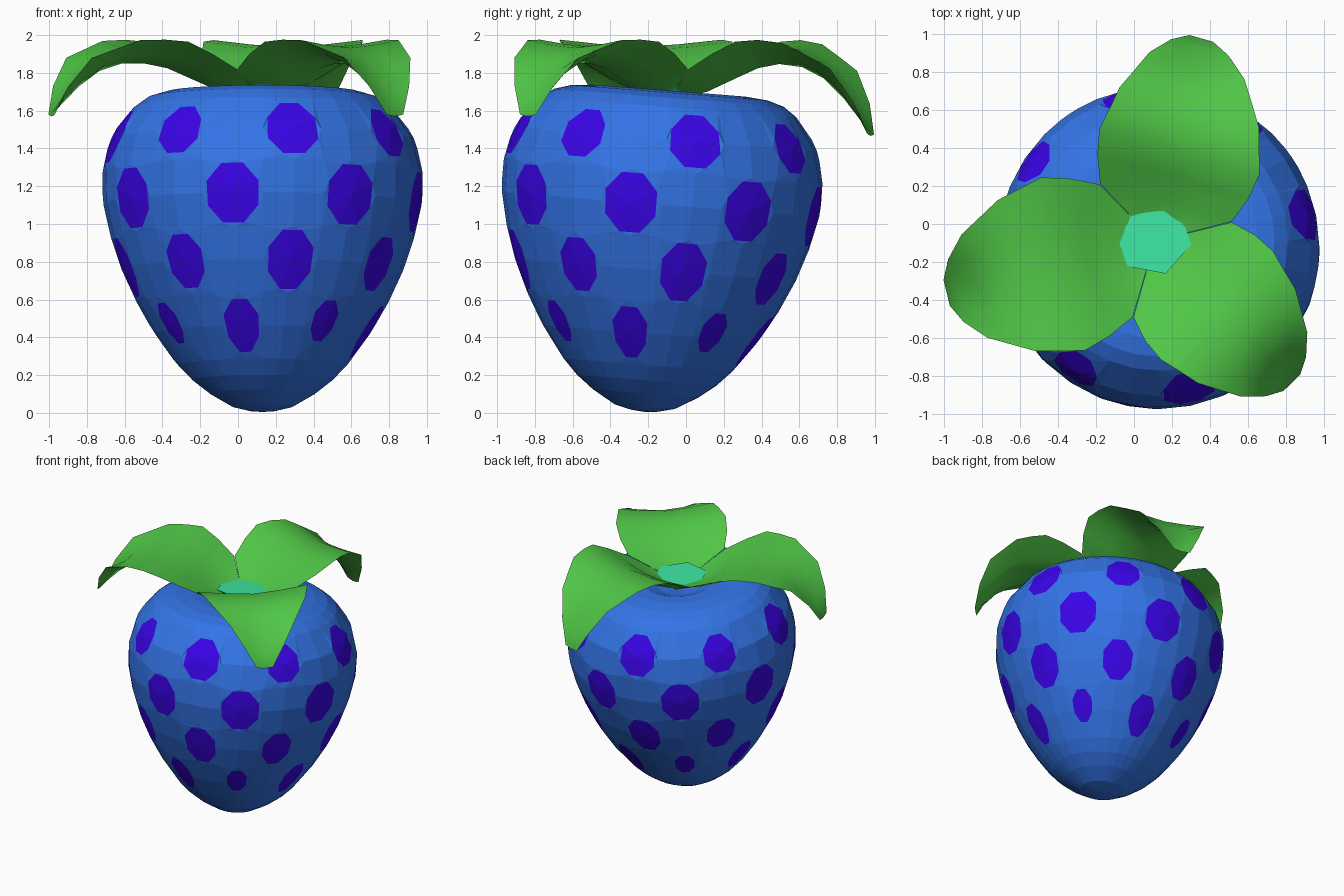
import bpy, bmesh, math
from mathutils import Vector, Matrix

if "Cube" in bpy.data.objects:
    bpy.data.objects.remove(bpy.data.objects["Cube"])


def material(name, rgb):
    m = bpy.data.materials.new(name)
    m.diffuse_color = (*rgb, 1)
    m.use_nodes = True
    m.node_tree.nodes["Principled BSDF"].inputs["Base Color"].default_value = m.diffuse_color
    return m


BLUE = material("berry blue", (0.034, 0.178, 0.81))
PURPLE = material("spot purple", (0.042, 0.001, 0.80))
GREEN = material("leaf green", (0.08, 0.57, 0.062))
TEAL = material("stem teal", (0.046, 0.78, 0.36))


def lerp(table, t):
    """Piecewise linear lookup in a list of (t, value) pairs."""
    if t <= table[0][0]:
        return table[0][1]
    for (t0, v0), (t1, v1) in zip(table, table[1:]):
        if t <= t1:
            return v0 + (v1 - v0) * (t - t0) / (t1 - t0)
    return table[-1][1]


def make_object(name, bm, mats):
    bmesh.ops.remove_doubles(bm, verts=bm.verts, dist=0.0005)
    bmesh.ops.recalc_face_normals(bm, faces=bm.faces)
    me = bpy.data.meshes.new(name)
    bm.to_mesh(me)
    bm.free()
    for m in mats:
        me.materials.append(m)
    ob = bpy.data.objects.new(name, me)
    bpy.context.collection.objects.link(ob)
    return ob


# Berry body: a surface of revolution, tilted slightly backwards
PROFILE = [(0.0, 0.10), (0.03, 0.16), (0.1, 0.28), (0.2, 0.40), (0.25, 0.447),
           (0.29, 0.48), (0.44, 0.585), (0.585, 0.667), (0.755, 0.745),
           (0.925, 0.802), (1.10, 0.842), (1.2, 0.85), (1.28, 0.846),
           (1.37, 0.83), (1.45, 0.803), (1.53, 0.76), (1.62, 0.68)]
CENTRE = Vector((0.13, -0.135, 1.1))
TILT = Matrix.Rotation(math.radians(-4.5), 3, 'X')
STEP = math.radians(22.5)


def ring_point(az, r, z):
    p = Vector((r * math.sin(az), -r * math.cos(az), z - CENTRE.z))
    return CENTRE + TILT @ p


def surf(az, z):
    return ring_point(az, lerp(PROFILE, z), z)


bm = bmesh.new()


def face(points, mat=0):
    f = bm.faces.new([bm.verts.new(p) for p in points])
    f.material_index = mat


# Spotted band: a checkerboard of cells, every other one holds an octagon
BOUNDS = [1.62, 1.28, 0.925, 0.585, 0.25]
WIDTH = [0.92, 0.91, 0.88, 0.86]     # spot width as part of the cell
HEIGHT = [0.88, 0.96, 0.97, 0.86]
AROUND = [(1, 0), (1, 1), (0, 1), (-1, 1), (-1, 0), (-1, -1), (0, -1), (1, -1)]
for row in range(4):
    top, bot = BOUNDS[row], BOUNDS[row + 1]
    zc, hh = (top + bot) / 2, (top - bot) / 2
    for col in range(16):
        az = math.radians(11.5) + col * STEP
        outer = [surf(az + u * STEP / 2, zc + v * hh) for u, v in AROUND]
        if (row + col) % 2:
            for k in range(1, 8, 2):
                face([surf(az, zc), outer[k - 1], outer[k], outer[(k + 1) % 8]])
            continue
        scale, zs = 1.0, zc
        if row == 3 and col % 4 == 1:
            scale, zs = 0.78, zc + 0.03      # smaller spots at the bottom
        if row in (0, 2) and col % 4 == 2:
            scale = 0.91
        inner = []
        for k in range(8):
            a = (k + 0.5) * math.pi / 4
            inner.append(surf(az + math.cos(a) * STEP / 2 * WIDTH[row] * scale,
                              zs + math.sin(a) * hh * HEIGHT[row] * scale))
        for k in range(8):
            n = (k + 1) % 8
            face([inner[k], outer[k], outer[n]])
            face([inner[k], outer[n], inner[n]])
            face([surf(az, zs), inner[k], inner[n]], 1)

# Rounded shoulder with a pit under the cap, and the rounded tip
SHOULDER = [(0.68, 1.62), (0.61, 1.67), (0.52, 1.697), (0.40, 1.708),
            (0.28, 1.70), (0.15, 1.64), (0, 1.61)]
TIP = [(0.447, 0.25), (0.37, 0.17), (0.28, 0.10), (0.16, 0.03), (0.07, 0.008), (0, 0.002)]
for rings in (SHOULDER, TIP):
    for (r0, z0), (r1, z1) in zip(rings, rings[1:]):
        for col in range(32):
            a0 = math.radians(11.5) + col * STEP / 2
            a1 = a0 + STEP / 2
            quad = [ring_point(a0, r0, z0), ring_point(a1, r0, z0), ring_point(a1, r1, z1)]
            if r1 > 0:
                quad.append(ring_point(a0, r1, z1))
            face(quad)
make_object("berry_body", bm, [BLUE, PURPLE])

# Leaf cap: three drooping leaves, nearly flat on top with a keeled underside
HALF = [(0, 0), (0.21, 0.36), (0.36, 0.43), (0.5, 0.47), (0.75, 0.41),
        (0.98, 0.28), (1.08, 0.17), (1.13, 0.07)]
RIB_TOP = [(0, 1.68), (0.21, 1.745), (0.36, 1.85), (0.5, 1.92), (0.7, 1.95),
           (0.87, 1.89), (0.98, 1.79), (1.08, 1.66), (1.13, 1.59)]
RIB_LOW = [(0, 1.65), (0.21, 1.70), (0.36, 1.765), (0.5, 1.825), (0.7, 1.865),
           (0.87, 1.81), (0.98, 1.73), (1.08, 1.63), (1.13, 1.57)]
EDGE = [(0, 1.665), (0.21, 1.82), (0.36, 1.90), (0.5, 1.965), (0.72, 1.985),
        (0.98, 1.88), (1.08, 1.73), (1.13, 1.58)]
CAP = Vector((0.11, -0.09))
ALONG = [0, 0.1, 0.21, 0.36, 0.5, 0.62, 0.75, 0.87, 0.98, 1.08, 1.13]
ACROSS = [-1, -0.5, 0, 0.5, 1]


def leaf_point(shape, table, a, v):
    """Point at distance a along a leaf and v (-1 to 1) across it."""
    degrees, length, width, bend = shape
    rib, edge = lerp(table, a), lerp(EDGE, a)
    out = min(1, max(0, (a - 0.21) / 0.3))      # the shared base stays fixed
    b = v * lerp(HALF, a) * (1 + (width - 1) * out) + bend * max(0, a - 0.21) ** 2
    d = a if a < 0.21 else 0.21 + (a - 0.21) * length
    ang = math.radians(degrees)
    x = CAP.x + d * math.cos(ang) - b * math.sin(ang)
    y = CAP.y + d * math.sin(ang) + b * math.cos(ang)
    sag = 0.2 * max(0, a - 0.6) * max(0, y)     # the back tip hangs lower
    return Vector((x, y, rib + (edge - rib) * abs(v) ** 1.4 - sag))


bm = bmesh.new()
for shape in ((74, 0.96, 0.93, 0.07), (194, 1, 1, 0), (314, 0.90, 0.87, 0)):
    for table in (RIB_TOP, RIB_LOW):
        for a0, a1 in zip(ALONG, ALONG[1:]):
            for v0, v1 in zip(ACROSS, ACROSS[1:]):
                quad = [leaf_point(shape, table, a1, v0), leaf_point(shape, table, a1, v1),
                        leaf_point(shape, table, a0, v1)]
                if a0 > 0:
                    quad.append(leaf_point(shape, table, a0, v0))
                face(quad)
    # close the blunt tip
    for v0, v1 in zip(ACROSS, ACROSS[1:]):
        end = [leaf_point(shape, t, 1.13, v) for t, v in
               ((RIB_TOP, v0), (RIB_TOP, v1), (RIB_LOW, v1), (RIB_LOW, v0))]
        if v0 == -1:
            end = end[:3]
        elif v1 == 1:
            end = [end[0], end[1], end[3]]
        face(end)
cap = make_object("leaf_cap", bm, [GREEN])
bpy.context.view_layer.objects.active = cap
cap.select_set(True)
bpy.ops.object.shade_smooth_by_angle(angle=math.radians(50))

# Stem: a short six sided plug in the middle of the cap
bm = bmesh.new()
bmesh.ops.create_cone(bm, cap_ends=True, segments=6, radius1=0.12, radius2=0.205, depth=0.06)
bmesh.ops.rotate(bm, verts=bm.verts, cent=(0, 0, 0),
                 matrix=Matrix.Rotation(math.radians(19), 3, 'Z'))
bmesh.ops.rotate(bm, verts=bm.verts, cent=(0, 0, 0),
                 matrix=Matrix.Rotation(math.radians(-3.5), 3, 'X'))
bmesh.ops.translate(bm, verts=bm.verts, vec=(0.1, -0.07, 1.71))
make_object("stem", bm, [TEAL])
